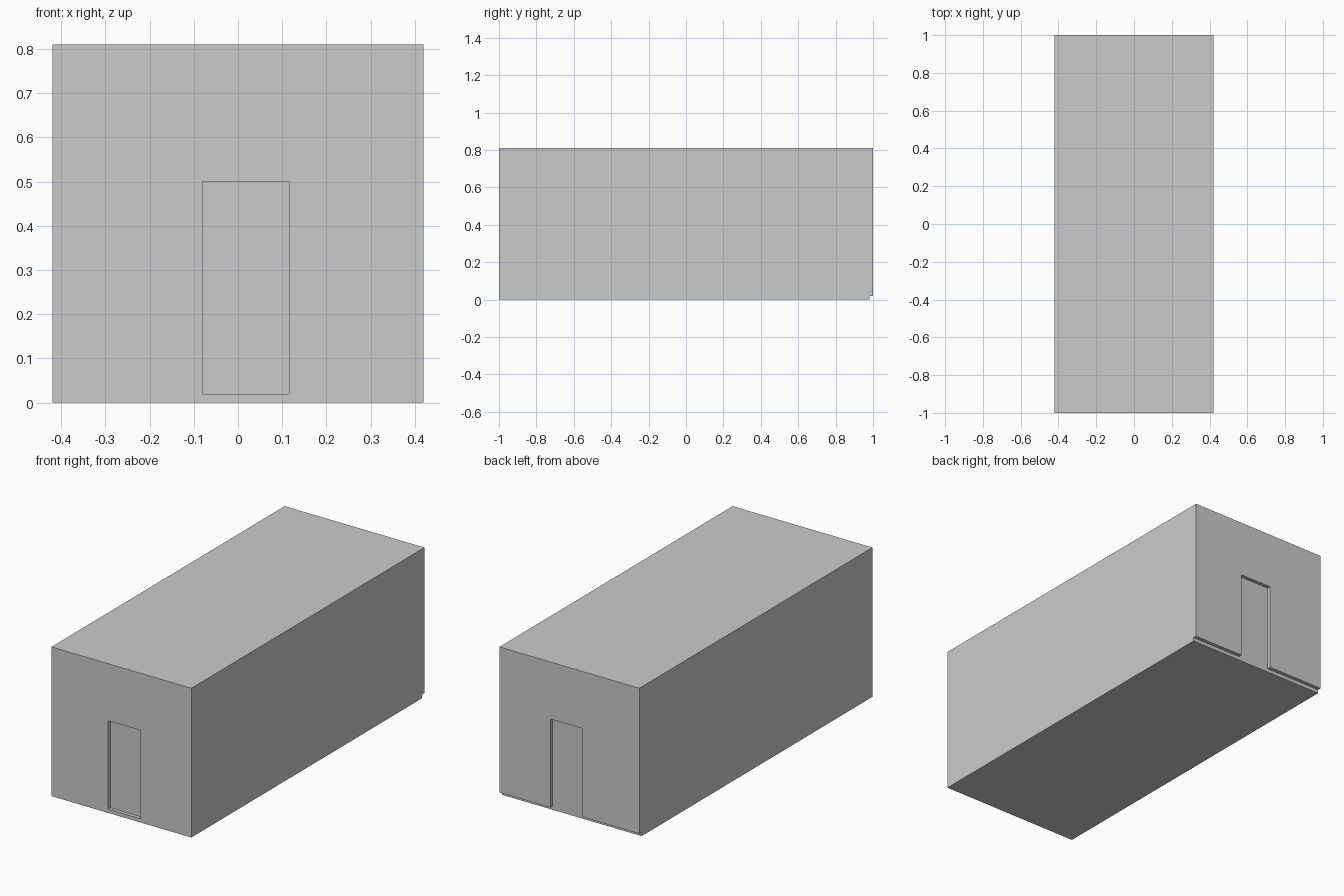
import bpy, bmesh

if "Cube" in bpy.data.objects:
    bpy.data.objects.remove(bpy.data.objects["Cube"])

W, L, H = 0.42, 1.0, 0.81      # half width, half length, height
T, ROOF = 0.02, 0.01           # wall / floor thickness, roof thickness
D0, D1, DH = -0.08, 0.115, 0.5  # door opening


def prism(name, profile, y0, y1):
    """Extrude an x-z profile from y0 to y1."""
    bm = bmesh.new()
    face = bm.faces.new([bm.verts.new((x, y0, z)) for x, z in profile])
    ext = bmesh.ops.extrude_face_region(bm, geom=[face])
    verts = [v for v in ext["geom"] if isinstance(v, bmesh.types.BMVert)]
    bmesh.ops.translate(bm, verts=verts, vec=(0, y1 - y0, 0))
    bmesh.ops.recalc_face_normals(bm, faces=bm.faces)
    mesh = bpy.data.meshes.new(name)
    bm.to_mesh(mesh)
    bm.free()
    obj = bpy.data.objects.new(name, mesh)
    bpy.context.collection.objects.link(obj)
    return obj


def box(name, x0, x1, y0, y1, z0, z1):
    return prism(name, [(x0, z0), (x1, z0), (x1, z1), (x0, z1)], y0, y1)


# Floor slab stops short of the back wall
box("floor", -W, W, -L, L - T, 0, T)

# Roof slab
box("roof", -W, W, -L, L, H - ROOF, H)

# Side walls between the end walls
for name, s in (("left_wall", -1), ("right_wall", 1)):
    xs = sorted((s * W, s * (W - 0.015)))
    box(name, *xs, -L + T, L - T, T, H - ROOF)

# End walls with door openings, and recessed doors behind them
top = H - ROOF
end_profile = [(-W, T), (D0, T), (D0, DH), (D1, DH),
               (D1, T), (W, T), (W, top), (-W, top)]
for name, s in (("front", -1), ("back", 1)):
    prism(name + "_wall", end_profile, *sorted((s * L, s * (L - T))))
    box(name + "_door", D0 - 0.005, D1 + 0.005,
        *sorted((s * (L - T), s * (L - T - 0.01))), T, DH + 0.005)
